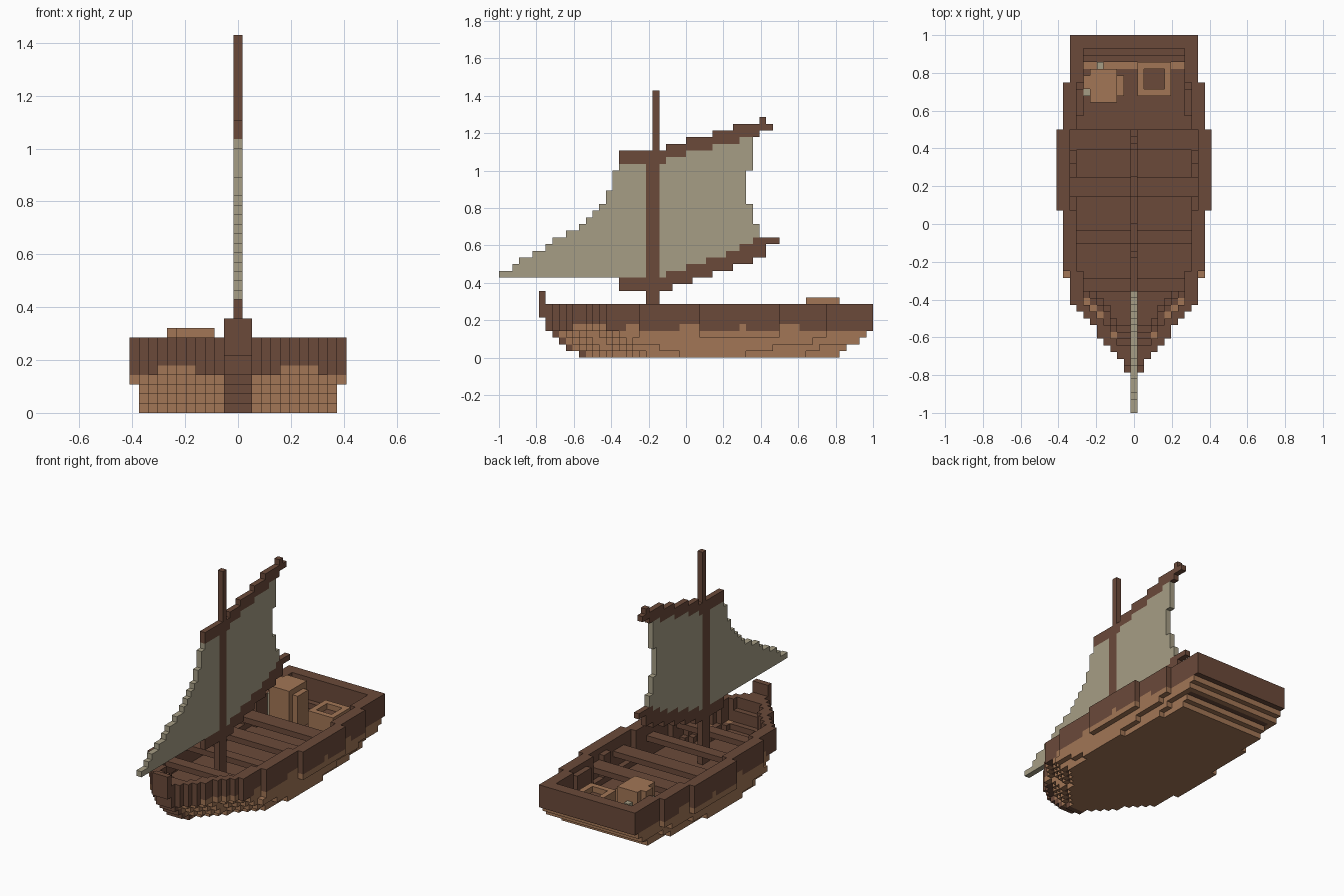
import bpy, bmesh
from mathutils import Vector

if "Cube" in bpy.data.objects:
    bpy.data.objects.remove(bpy.data.objects["Cube"], do_unlink=True)

V = 1 / 28          # block size
cells = {}          # block position -> part name


def material(name, rgb):
    m = bpy.data.materials.new(name)
    m.use_nodes = True
    m.diffuse_color = (*rgb, 1)
    m.node_tree.nodes["Principled BSDF"].inputs["Base Color"].default_value = (*rgb, 1)
    return m


DARK = material("dark_wood", (0.147, 0.068, 0.042))
LIGHT = material("light_wood", (0.36, 0.18, 0.092))
CLOTH = material("sail_cloth", (0.38, 0.34, 0.235))


def fill(part, xs, ys, zs):
    """Fill a block range; each range is (first, end)."""
    for x in range(*xs):
        for y in range(*ys):
            for z in range(*zs):
                cells[x, y, z] = part


# Hull layers: bow start, stern end, and the spans where the sides step outwards
STARTS = [12, 10, 9, 8, 7, 7, 6, 6]
ENDS = [51, 52, 54, 55, 56, 56, 56, 56]
SPANS = [[(17, 46), (27, 37)], [(18, 48), (24, 41)], [(20, 47)]]
UPPER = [(21, 49), (30, 42)]
PATCHES = [(11, 16), (19, 21), (27, 30), (36, 37), (42, 45)]


def half(k, y):
    """Half width of layer k at row y, in blocks."""
    t = y - min(STARTS[k], 6 if k > 3 else STARTS[k])
    bow = max(1, t if t <= 5 else t - 1)
    spans = SPANS[k] if k < 3 else UPPER
    base = 8 if k < 2 else 9
    return min(bow, base + sum(a <= y < b for a, b in spans))


for k, (start, end) in enumerate(zip(STARTS, ENDS)):
    for y in range(start, end):
        n = half(k, y)
        patched = k == 4 and any(a <= y < b for a, b in PATCHES)
        outer = "lower_hull" if k < 4 or patched else "upper_hull"
        fill(outer, (-n, n + 1), (y, y + 1), (k, k + 1))
        # Lining and hollow inside
        if k > 0 and start + 3 <= y < end - 1 and n > 2:
            fill("inner_lining", (1 - n, n), (y, y + 1), (k, k + 1))
        if k > 1 and start + 4 <= y < end - 2 and n > 2:
            for x in range(2 - n, n - 1):
                cells.pop((x, y, k), None)
    # Raked stem post
    fill("stem_post", (-1, 2), (start, start + 1), (k, k + 1))
fill("stem_post", (-1, 2), (6, 7), (8, 10))

# Rowing benches and side knees
for a, b in [(18, 20), (25, 27), (32, 35), (39, 42)]:
    for y in range(a, b):
        n = half(5, y) - 2
        fill("benches", (-n, n + 1), (y, y + 1), (5, 6))
for x, a, b in [(9, 37, 39), (8, 44, 46), (8, 46, 48)]:
    for s in (-x, x):
        fill("knees", (s, s + 1), (a, b), (2, 7))

# Open crate and cargo
fill("open_crate", (1, 6), (47, 52), (2, 6))
fill("crate_inside", (2, 5), (48, 51), (2, 5))
for y in range(48, 51):
    for x in range(2, 5):
        cells.pop((x, y, 5), None)
fill("cargo_chest", (-6, -2), (46, 51), (2, 9))
fill("cargo_chest", (-2, -1), (47, 50), (2, 8))
fill("cargo_chest", (-7, -6), (48, 50), (2, 9))
fill("cargo_cloth", (-7, -6), (47, 48), (2, 7))
fill("cargo_cloth", (-5, -4), (51, 52), (2, 7))

# Sail: rows with stepped front and back edges
FRONT = [0, 2, 3, 5, 7, 8, 10, 12, 13, 14, 15, 16, 16, 17, 17, 17, 18, 25, 28, 32, 36]
for i, a in enumerate(FRONT):
    z = i + 12
    b = 39 if 18 <= z < 20 else 37 if 23 <= z < 28 else 38
    if z < 17:
        b = 25 + 3 * i
    fill("sail", (0, 1), (a, b), (z, z + 1))

# Boom, gaff and mast
for i in range(5):
    fill("boom", (0, 1), (18 if i == 0 else 22 + 3 * i, 26 + 3 * i), (10 + i, 12 + i))
fill("boom", (0, 1), (36, 40), (15, 17))
fill("boom", (0, 1), (38, 42), (17, 18))
for i, (a, b) in enumerate([(18, 25), (25, 28), (28, 32), (32, 36), (36, 39), (39, 41)]):
    fill("gaff", (0, 1), (a, b), (29 + i, min(31 + i, 35)))
for i, y in enumerate([28, 35]):
    fill("gaff", (0, 1), (y, y + 1), (32 + 2 * i, 33 + 2 * i))
fill("gaff", (0, 1), (39, 40), (34, 36))
fill("mast", (0, 1), (22, 24), (2, 30))
fill("mast", (0, 1), (23, 24), (30, 40))

MATERIALS = {"lower_hull": LIGHT, "open_crate": LIGHT, "cargo_chest": LIGHT,
             "sail": CLOTH, "cargo_cloth": CLOTH}
AXES = [Vector((1, 0, 0)), Vector((0, 1, 0)), Vector((0, 0, 1))]


def build(part):
    """Make one object from the exposed sides of its blocks."""
    bm = bmesh.new()
    cache = {}

    def vert(p):
        key = tuple(round(c * 2) for c in p)
        if key not in cache:
            cache[key] = bm.verts.new((p.x * V, (p.y - 27.5) * V, (p.z + 0.5) * V))
        return cache[key]

    for pos in [c for c, name in cells.items() if name == part]:
        centre = Vector(pos)
        for i in range(3):
            for s in (-1, 1):
                d = AXES[i] * s
                if tuple(int(c) for c in centre + d) in cells:
                    continue
                u, w = AXES[(i + 1) % 3] / 2, AXES[(i + 2) % 3] / 2 * s
                mid = centre + d / 2
                bm.faces.new([vert(mid + o) for o in (-u - w, u - w, u + w, w - u)])
    bmesh.ops.dissolve_limit(bm, angle_limit=0.01, verts=bm.verts, edges=bm.edges)
    mesh = bpy.data.meshes.new(part)
    bm.to_mesh(mesh)
    bm.free()
    mesh.materials.append(MATERIALS.get(part, DARK))
    bpy.context.collection.objects.link(bpy.data.objects.new(part, mesh))


for part in sorted(set(cells.values())):
    build(part)
